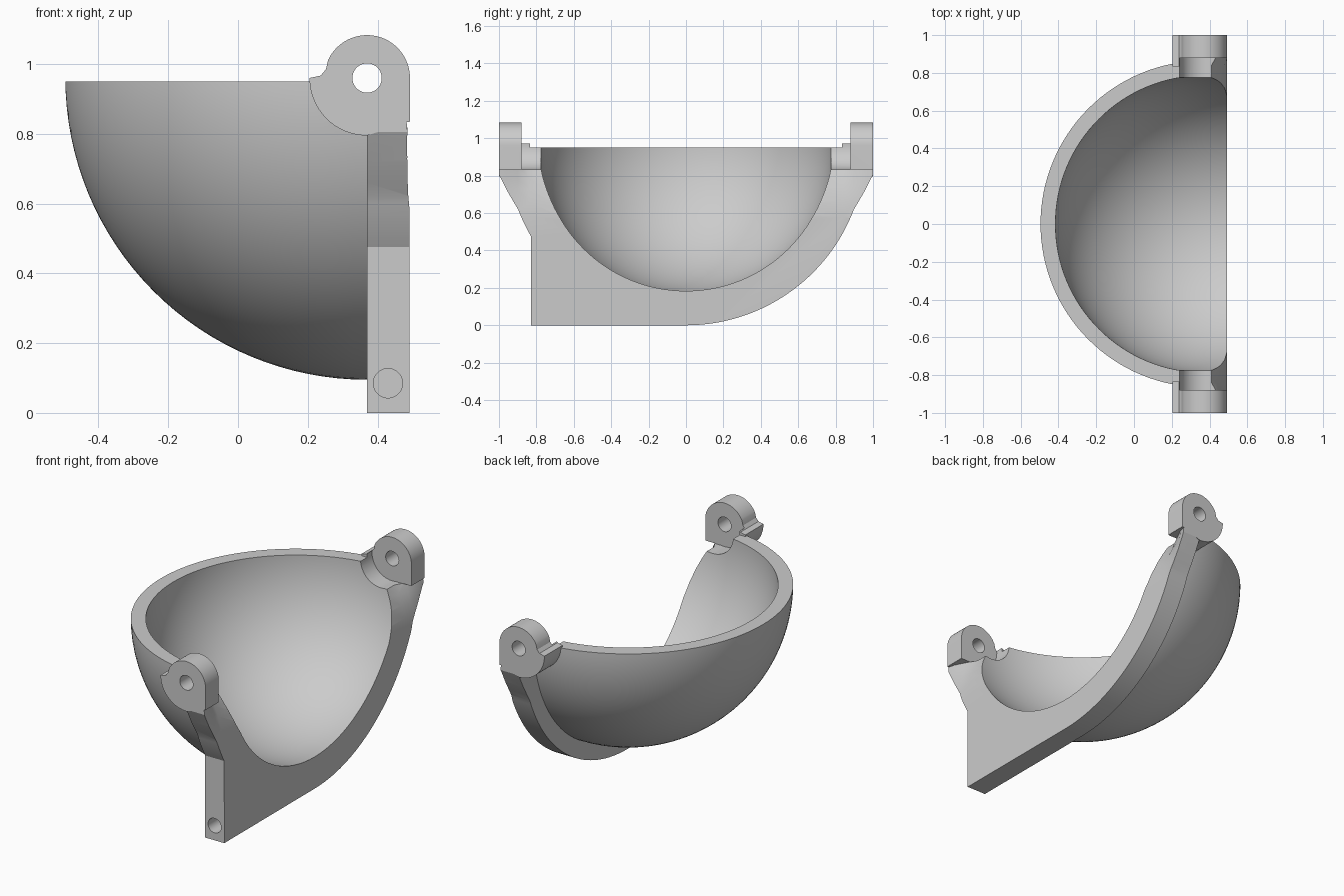
import bpy, bmesh
from math import sin, cos, radians, asin, degrees
from mathutils import Matrix

if "Cube" in bpy.data.objects:
    bpy.data.objects.remove(bpy.data.objects["Cube"])

CX, CZ = 0.37, 0.96        # hinge axis and bowl centre
FRONT = 0.492              # flat face of the flange
R_OUT, R_IN, R_FLANGE = 0.865, 0.786, 0.96

grey = bpy.data.materials.new("plain_grey")
grey.use_nodes = True
grey.diffuse_color = (0.6, 0.6, 0.6, 1)
grey.node_tree.nodes["Principled BSDF"].inputs["Base Color"].default_value = (0.6, 0.6, 0.6, 1)


def make(name, bm):
    bmesh.ops.recalc_face_normals(bm, faces=bm.faces)
    mesh = bpy.data.meshes.new(name)
    bm.to_mesh(mesh)
    bm.free()
    mesh.materials.append(grey)
    ob = bpy.data.objects.new(name, mesh)
    bpy.context.collection.objects.link(ob)
    return ob


def loft(name, rings):
    """Closed solid through rings of equal point counts."""
    bm = bmesh.new()
    vs = [[bm.verts.new(p) for p in ring] for ring in rings]
    n = len(vs[0])
    for a, b in zip(vs, vs[1:]):
        for i in range(n):
            j = (i + 1) % n
            bm.faces.new((a[i], a[j], b[j], b[i]))
    bm.faces.new(vs[0])
    bm.faces.new(vs[-1])
    return make(name, bm)


def prism_y(name, pts, y0, y1):
    return loft(name, [[(x, y, z) for x, z in pts] for y in (y0, y1)])


def prism_x(name, pts, x0, x1):
    return loft(name, [[(x, y, z) for y, z in pts] for x in (x0, x1)])


def arc(cx, cz, r, a0, a1, n):
    return [(cx + r * cos(radians(a0 + (a1 - a0) * i / n)),
             cz + r * sin(radians(a0 + (a1 - a0) * i / n))) for i in range(n + 1)]


def rod(name, x, z, r, y0, y1):
    return prism_y(name, arc(x, z, r, 0, 360, 48)[:-1], y0, y1)


def box(name, x0, x1, y0, y1, z0, z1):
    return prism_y(name, [(x0, z0), (x1, z0), (x1, z1), (x0, z1)], y0, y1)


def ball(name, r):
    bm = bmesh.new()
    bmesh.ops.create_uvsphere(bm, u_segments=128, v_segments=64, radius=r)
    bm.transform(Matrix.Translation((CX, 0, CZ)) @ Matrix.Rotation(radians(90), 4, 'Y'))
    return make(name, bm)


def combine(target, tool, op):
    mod = target.modifiers.new(op, 'BOOLEAN')
    mod.operation, mod.solver, mod.object = op, 'EXACT', tool
    bpy.context.view_layer.objects.active = target
    bpy.ops.object.modifier_apply(modifier=mod.name)
    bpy.data.objects.remove(tool)


def add(tool):
    combine(bowl, tool, 'UNION')


def cut(tool):
    combine(bowl, tool, 'DIFFERENCE')


# Half bowl: outer ball trimmed behind the flange
bowl = ball("hinged_half_bowl", R_OUT)
cut(box("trim", 0.385, 2, -2, 2, -1, 3))

# Flange: round rim, flared ears, square foot on the front side
flare = [(0.922, 0.66), (0.957, 0.72), (1.0, 0.805), (1.0, 0.9)]
foot_z = 0.475
foot_y = -0.828
a_top = degrees(asin((0.62 - CZ) / R_FLANGE))
a_foot = degrees(asin((foot_z - CZ) / R_FLANGE))
outline = [(foot_y, 0)] + arc(0, CZ, R_FLANGE, -90, a_top, 40) + flare
outline += [(-y, z) for y, z in reversed(flare)]
outline += arc(0, CZ, R_FLANGE, 180 - a_top, 180 - a_foot, 8)
add(prism_x("flange", outline, CX, FRONT))

# Hollow and level rim
cut(ball("hollow", R_IN))
cut(box("rim_trim", -1, CX, -0.88, 0.88, 0.95, 2))

# Hinge lugs
lug = arc(CX, CZ, FRONT - CX + 0.001, 0, 155, 32)
lug += [(0.252, 0.985), (0.237, 0.967), (0.205, 0.96)]
lug += arc(CX, CZ, 0.165, 182, 270, 20) + [(FRONT + 0.001, 0.835)]
for s in (-1, 1):
    add(prism_y("lug", lug, s * 0.835, s * 1.0))

# Clearance for the mating hinge, inside the lugs
cut(rod("hinge_clearance", CX, CZ, 0.129, -0.88, 0.88))
cut(box("slot", CX, 1, -0.88, 0.88, 0.833, 2))

# Scooped face below each lug, fading outwards
scoop = [(0.0, 0.58), (0.012, 0.66), (0.032, 0.73), (0.056, 0.785), (0.082, 0.834)]
for s in (-1, 1):
    rings = []
    for y, k in ((0.5, 1), (0.84, 1), (0.9, 0.6), (0.96, 0.22), (1.03, 0.02)):
        rings.append([(FRONT - d * k, s * y, z) for d, z in scoop] +
                     [(0.7, s * y, 0.834), (0.7, s * y, 0.58)])
    cut(loft("scoop", rings))

# Hinge pin holes and blind hole in the foot
for s in (-1, 1):
    cut(rod("pin_hole", CX, CZ, 0.042, s * 0.8, s * 1.1))
cut(rod("foot_hole", 0.43, 0.085, 0.042, -0.9, -0.65))

bpy.ops.object.select_all(action='DESELECT')
bowl.select_set(True)
bpy.context.view_layer.objects.active = bowl
bpy.ops.object.shade_smooth_by_angle(angle=radians(25))
